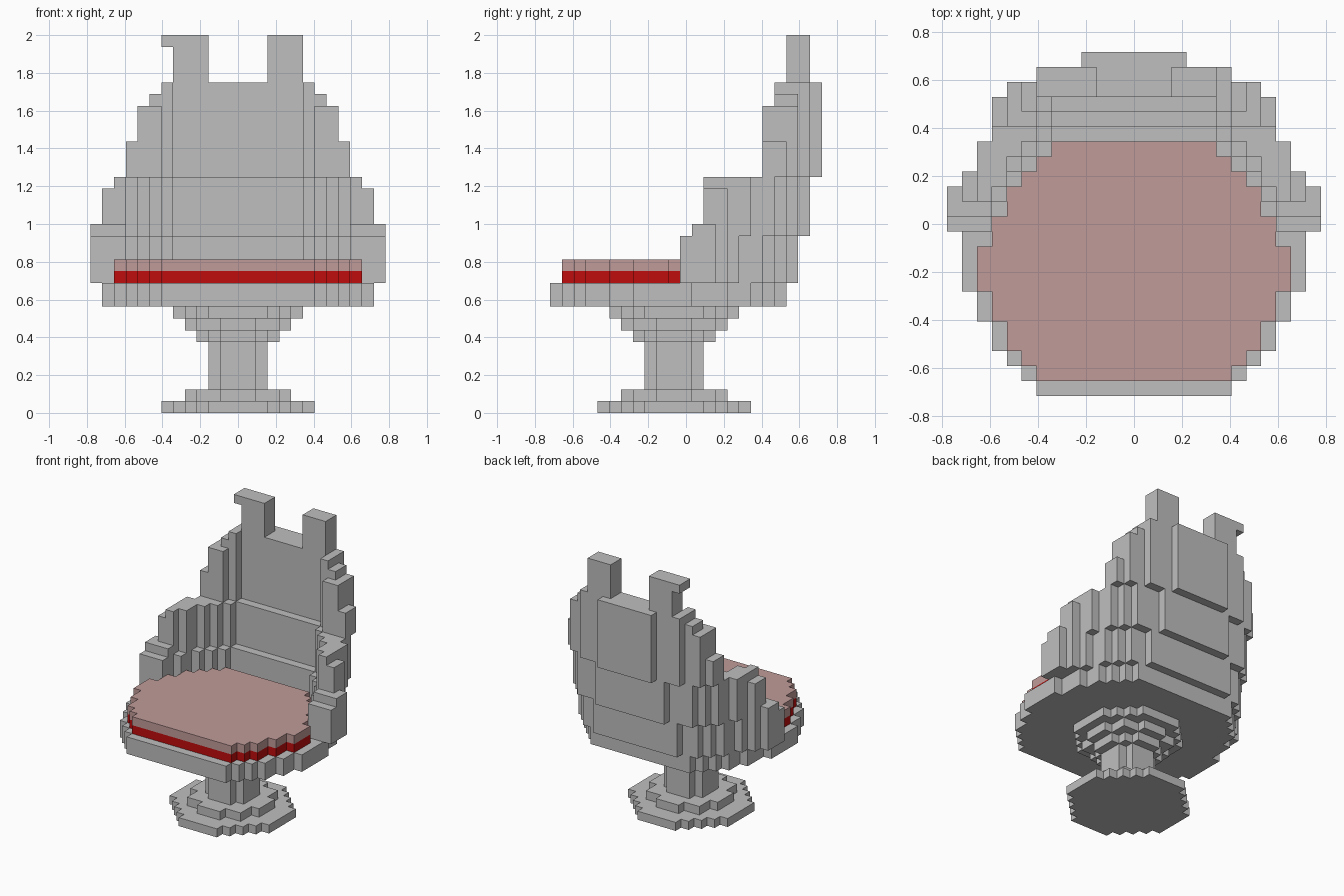
import bpy, bmesh
from mathutils import Vector

if "Cube" in bpy.data.objects:
    bpy.data.objects.remove(bpy.data.objects["Cube"], do_unlink=True)

UNIT = 2 / 32  # edge of one building block


def material(name, r, g, b):
    m = bpy.data.materials.new(name)
    m.use_nodes = True
    m.diffuse_color = (r, g, b, 1)
    bsdf = m.node_tree.nodes["Principled BSDF"]
    bsdf.inputs["Base Color"].default_value = (r, g, b, 1)
    bsdf.inputs["Roughness"].default_value = 0.8
    return m


GREY = material("stone grey", 0.52, 0.52, 0.52)
PINK = material("dusty pink", 0.53, 0.33, 0.32)
RED = material("deep red", 0.53, 0.004, 0.004)


def rows(first, widths):
    """Plan outline: half width in blocks for each row, front to back."""
    return {first + i: w for i, w in enumerate(widths)}


def fill(plan, bottom, top):
    return {(x, y, z) for y, w in plan.items()
            for x in range(-w, w + 1) for z in range(bottom, top)}


def disc(widths, bottom, top):
    """Stepped disc centred on the pedestal axis, from its half profile."""
    return fill(rows(-len(widths), widths[:0:-1] + widths), bottom, top)


def block_part(name, cells, mats, split=None):
    """Mesh the outer skin of the blocks, merging coplanar faces."""
    bm = bmesh.new()
    for cell in cells:
        for axis in range(3):
            for sign in (-1, 1):
                n = Vector((0, 0, 0))
                n[axis] = sign
                centre = Vector(cell)
                if tuple(int(c) for c in centre + n) in cells:
                    continue
                u, v = Vector((0, 0, 0)), Vector((0, 0, 0))
                u[(axis + 1) % 3] = 0.5
                v[(axis + 2) % 3] = 0.5 * sign
                mid = centre + n / 2 + Vector((0, 0, 0.5))
                face = bm.faces.new([bm.verts.new((mid + a * u + b * v) * UNIT)
                                     for a, b in ((-1, -1), (1, -1), (1, 1), (-1, 1))])
                if split is not None and cell[2] >= split:
                    face.material_index = 1
    bmesh.ops.remove_doubles(bm, verts=bm.verts, dist=UNIT / 50)
    bmesh.ops.dissolve_limit(bm, angle_limit=0.02, verts=bm.verts,
                             edges=bm.edges, delimit={'MATERIAL', 'NORMAL'})
    mesh = bpy.data.meshes.new(name)
    bm.to_mesh(mesh)
    bm.free()
    for m in mats:
        mesh.materials.append(m)
    obj = bpy.data.objects.new(name, mesh)
    bpy.context.collection.objects.link(obj)
    return obj


# Pedestal: stepped foot, column and flared neck
foot = disc([6, 6, 6, 5, 4, 3, 2], 0, 1) | disc([4, 4, 3, 3, 1], 1, 2)
block_part("foot", foot, [GREY])
block_part("column", disc([2, 2, 1], 2, 6), [GREY])
neck = (disc([3, 3, 2, 1], 6, 7) | disc([4, 4, 3, 3, 1], 7, 8)
        | disc([5, 5, 5, 4, 3, 2], 8, 9))
block_part("neck", neck, [GREY])

# Seat plate and two-tone cushion
plate = rows(-11, [6, 7, 8, 9, 9, 10, 10] + [11] * 5 + [10] * 3 + [9, 9, 8, 7, 6])
block_part("seat_plate", fill(plate, 9, 11), [GREY])
pad = rows(-10, [6, 7, 8, 8, 9, 9, 10, 10, 10, 9, 9, 8, 8, 7, 6, 5])
block_part("cushion", fill(pad, 11, 13), [RED, PINK], split=12)

# Wrap-around shell: three tiers, each hollow set one block further back
column_tops = {7: 27, 8: 26, 9: 23, 10: 20, 11: 19, 12: 16}
row_tops = {1: 16, 7: 26}
tiers = [
    ("lower_shell", rows(0, [12, 12, 12, 11, 10, 9, 9, 8, 7, 5]), 11, 15),
    ("arm_shell", rows(1, [12, 12, 11, 10, 10, 9, 9, 8, 7, 4]), 15, 20),
    ("backrest", rows(7, [9, 9, 8, 6, 3]), 20, 28),
]
for shift, (name, outer, bottom, top) in enumerate(tiers, 1):
    hollow = {y + shift: w for y, w in pad.items()}
    cells = {(x, y, z) for x, y, z in fill(outer, bottom, top)
             if abs(x) > hollow.get(y, -1)
             and z < column_tops.get(abs(x), top)
             and z < row_tops.get(y, top)}
    block_part(name, cells, [GREY])

# Two posts on the backrest, the right one with a small hooked tip
for side, name in ((1, "left_post"), (-1, "right_post")):
    post = {(side * x, y, z) for x in (3, 4, 5) for y in (9, 10)
            for z in range(28, 32)}
    if side < 0:
        post |= {(-6, y, 31) for y in (9, 10)}
    block_part(name, post, [GREY])
